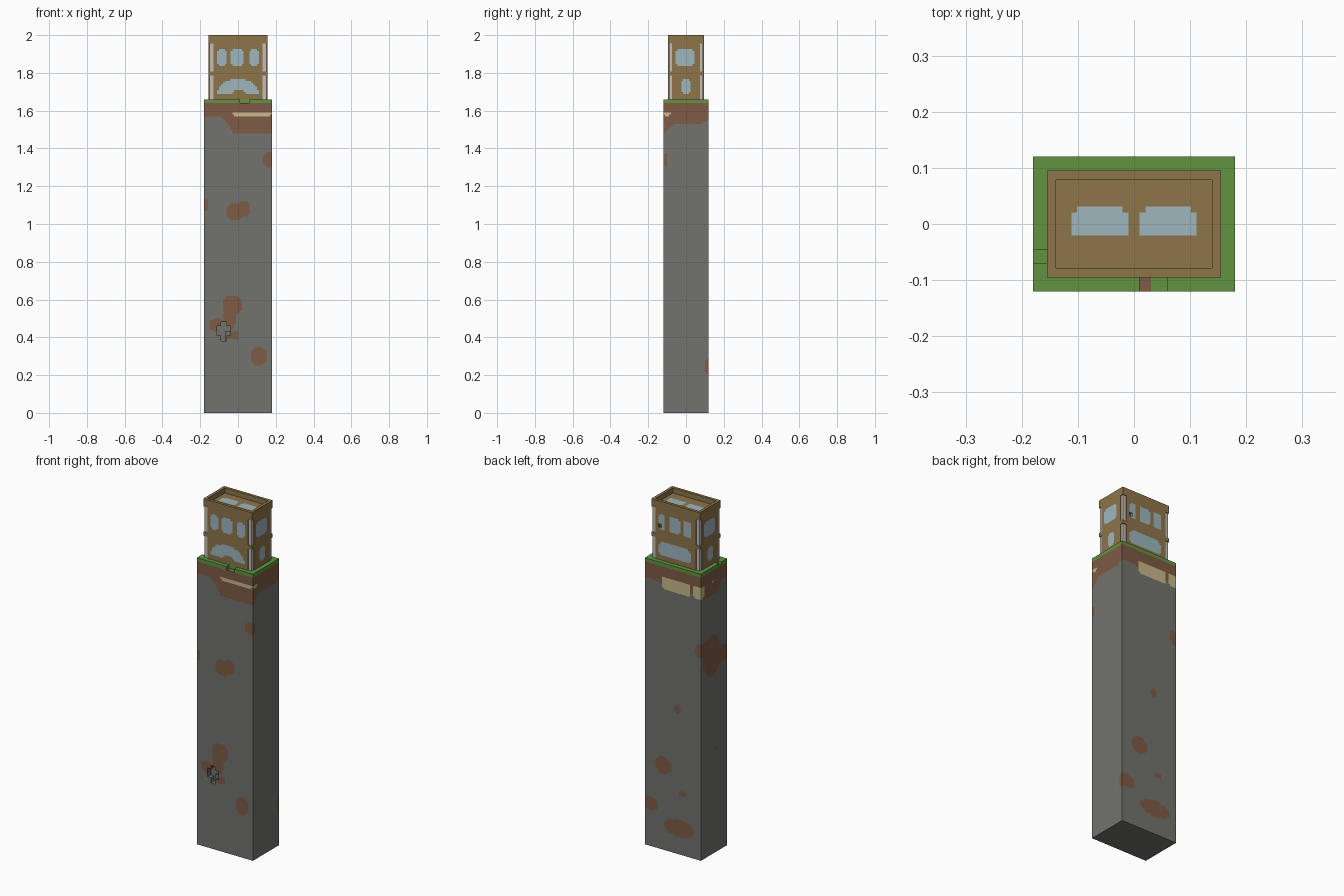
import bpy
import bmesh
from math import radians
from mathutils import Matrix

if "Cube" in bpy.data.objects:
    bpy.data.objects.remove(bpy.data.objects["Cube"])

CELL = 0.01


def material(name, rgb):
    linear = [((c / 255 + 0.055) / 1.055) ** 2.4 for c in rgb] + [1]
    m = bpy.data.materials.new(name)
    m.use_nodes = True
    m.diffuse_color = linear
    m.node_tree.nodes["Principled BSDF"].inputs["Base Color"].default_value = linear
    return m


MATS = {
    "rock": material("grey rock", (114, 114, 110)),
    "dirt": material("brown dirt", (126, 91, 68)),
    "sand": material("pale sand", (200, 185, 140)),
    "turf": material("green turf", (96, 148, 62)),
    "wall": material("ochre wall", (142, 117, 74)),
    "pillar": material("pale stone", (196, 189, 184)),
    "glass": material("blue glass", (158, 182, 190)),
}
NAMES = list(MATS)


def finish(name, bm, *mats):
    mesh = bpy.data.meshes.new(name)
    bm.to_mesh(mesh)
    bm.free()
    for m in mats:
        mesh.materials.append(MATS[m])
    ob = bpy.data.objects.new(name, mesh)
    bpy.context.collection.objects.link(ob)
    return ob


def box(name, lo, hi, mat):
    bm = bmesh.new()
    bmesh.ops.create_cube(bm, size=1)
    for v in bm.verts:
        v.co = [hi[i] if v.co[i] > 0 else lo[i] for i in range(3)]
    return finish(name, bm, mat)


def skin(name, frame, width, v0, v1, rule, skirt=0):
    """Panel of square cells; rule(u, v) gives a cell's colour and its depth."""
    nu, nv = round(width / CELL), round((v1 - v0) / CELL)
    us = [-width / 2 + width * i / nu for i in range(nu + 1)]
    vs = [v0 + (v1 - v0) * j / nv for j in range(nv + 1)]
    cell = {(i, j): rule((us[i] + us[i + 1]) / 2, (vs[j] + vs[j + 1]) / 2)
            for i in range(nu) for j in range(nv)}
    bm = bmesh.new()

    def quad(points, mat):
        f = bm.faces.new([bm.verts.new(frame @ Matrix.Translation(p).translation) for p in points])
        f.material_index = NAMES.index(mat)

    for (i, j), (mat, d) in cell.items():
        a, b, c, e = us[i], us[i + 1], vs[j], vs[j + 1]
        ring = [(a, c), (b, c), (b, e), (a, e)]
        quad([(u, d, v) for u, v in ring], mat)
        # walls down to deeper neighbours, and the outer rim
        for k, step in enumerate([(0, -1), (1, 0), (0, 1), (-1, 0)]):
            deep = cell.get((i + step[0], j + step[1]), (mat, skirt))[1]
            if deep > d:
                (p, q), (r, s) = ring[k], ring[(k + 1) % 4]
                quad([(p, d, q), (p, deep, q), (r, deep, s), (r, d, s)], mat)
    bmesh.ops.remove_doubles(bm, verts=bm.verts, dist=0.0001)
    return finish(name, bm, *NAMES)


def side(k, reach):
    # front, right, back, left
    return Matrix.Rotation(radians(90 * k), 4, 'Z') @ Matrix.Translation((0, -reach, 0))


def flat(z):
    return Matrix.Translation((0, 0, z)) @ Matrix.Rotation(radians(-90), 4, 'X')


def in_rect(u, v, r):
    return r[0] < u < r[1] and r[2] < v < r[3]


def in_blob(u, v, b):
    return ((u - b[0]) / b[2]) ** 2 + ((v - b[1]) / b[3]) ** 2 < 1


def in_window(u, v, r, cut=0.018):
    # rectangle with clipped corners
    du, dv = min(u - r[0], r[1] - u), min(v - r[2], r[3] - v)
    return du > 0 and dv > 0 and du + dv > cut


def height_at(line, u):
    for (a, p), (b, q) in zip(line, line[1:]):
        if u <= b:
            return p + (q - p) * (u - a) / (b - a)
    return line[-1][1]


# Rock pillar: soil line, sand seams and dirt blotches per side
ROCK = {
    "front": (0.36, 0.12,
              [(-.18, 1.57), (-.095, 1.57), (-.04, 1.515), (-.025, 1.475), (.18, 1.475)],
              [(-.03, .18, 1.57, 1.592)],
              [(-.015, 1.065, .045, .045), (.028, 1.08, .035, .042), (-.18, 1.1, .022, .035),
               (.165, 1.34, .035, .037), (-.03, .57, .053, .053), (-.045, .5, .035, .06),
               (-.11, .465, .045, .035), (-.03, .41, .035, .025), (.11, .3, .045, .048)]),
    "right": (0.24, 0.18,
              [(-.12, 1.48), (-.07, 1.525), (.07, 1.525), (.12, 1.55)],
              [(-.12, -.08, 1.57, 1.592)],
              [(-.12, 1.34, .025, .035), (.12, .245, .025, .045)]),
    "back": (0.36, 0.12,
             [(-.18, 1.55), (.18, 1.53)],
             [(-.067, .113, 1.51, 1.585), (.13, .19, 1.51, 1.585)],
             [(.033, .835, .022, .022), (-.064, .49, .052, .05), (.06, .355, .022, .02),
              (-.15, .247, .055, .04), (.04, .15, .098, .047), (.18, 1.21, .04, .045)]),
    "left": (0.24, 0.18,
             [(-.12, 1.53), (-.08, 1.5), (.03, 1.5), (.06, 1.55), (.12, 1.57)],
             [(-.13, -.09, 1.51, 1.585), (-.02, .005, 1.565, 1.585)],
             [(-.02, 1.15, .08, .12), (.07, 1.13, .06, .055), (-.1, 1.21, .06, .045),
              (.02, .6, .012, .012)]),
}


def rock_rule(name, soil, seams, blobs):
    def rule(u, v):
        depth = 0
        if name == "front" and (in_rect(u, v, (-.11, -.035, .405, .46))
                                or in_rect(u, v, (-.09, -.055, .38, .48))):
            depth = 0.015 if u > -.065 and v < .43 else 0.03
            return "rock", depth
        if any(in_window(u, v, s, 0.012) for s in seams):
            return "sand", depth
        if v > height_at(soil, u) or any(in_blob(u, v, b) for b in blobs):
            return "dirt", depth
        return "rock", depth
    return rule


for k, (name, (width, reach, soil, seams, blobs)) in enumerate(ROCK.items()):
    skin("rock_" + name, side(k, reach), width, 0, 1.64, rock_rule(name, soil, seams, blobs))
box("rock_base", (-.18, -.12, 0), (.18, .12, .001), "rock")

# Ground under the turf, with a bare patch in the front notch
skin("ground", flat(1.64), 0.36, -.12, .12,
     lambda u, v: ("dirt" if 0.01 < u < 0.035 and v < -.09 else "turf", 0))

# Turf slab with a notch at the front and one at the left
bm = bmesh.new()
outline = [(-.18, -.12), (.01, -.12), (.01, -.095), (.06, -.095), (.06, -.12), (.18, -.12),
           (.18, .12), (-.18, .12), (-.18, -.045), (-.155, -.045), (-.155, -.07), (-.18, -.07)]
slab = bm.faces.new([bm.verts.new((x, y, 1.64)) for x, y in outline])
top = bmesh.ops.extrude_face_region(bm, geom=[slab])["geom"]
bmesh.ops.translate(bm, vec=(0, 0, .02), verts=[g for g in top if isinstance(g, bmesh.types.BMVert)])
bmesh.ops.recalc_face_normals(bm, faces=bm.faces)
finish("turf_slab", bm, "turf")

# House walls with painted windows
UP, LOW = (1.833, 1.93), (1.685, 1.765)
END_WINDOWS = [(-.05, .048, *UP), (-.027, .027, *LOW)]
FRONT_WINDOWS = [(-.11, -.057, *UP), (-.037, .033, *UP), (.057, .112, *UP)]
BACK_WINDOWS = [(-.11, -.065, *UP), (-.045, .03, *UP), (.045, .105, *UP), (-.11, .1, *LOW)]


def house_rule(name):
    windows = {"front": FRONT_WINDOWS, "back": BACK_WINDOWS}.get(name, END_WINDOWS)

    def rule(u, v):
        if name == "back" and in_rect(u, v, (-.11, -.088, 1.842, 1.865)):
            return "wall", 0.012
        lit = any(in_window(u, v, w) for w in windows)
        if name == "front" and LOW[0] < v < LOW[1]:
            # arched window over a low arched doorway
            lit = in_blob(u, v, (0, 1.68, .113, .09)) and not in_blob(u, v, (.005, 1.68, .04, .032))
        return ("glass" if lit else "wall"), 0
    return rule


for k, name in enumerate(ROCK):
    long_side = k % 2 == 0
    skin("house_wall_" + name, side(k, .095 if long_side else .155),
         .26 if long_side else .15, 1.64, 1.955, house_rule(name), skirt=.02)

# Corner pillars with a band halfway up
for sx in (-1, 1):
    for sy in (-1, 1):
        where = ("left" if sx > 0 else "right") + ("_front" if sy < 0 else "_back")
        for part, out, z0, z1, mat in (("pillar", .004, 1.64, 1.96, "pillar"),
                                       ("pillar_band", 0, 1.785, 1.807, "wall")):
            xs = sorted((sx * .12, sx * (.155 - out)))
            ys = sorted((sy * .065, sy * (.095 - out)))
            box(part + "_" + where, (xs[0], ys[0], z0), (xs[1], ys[1], z1), mat)

# Parapet around a sunken roof
parapet = box("parapet", (-.155, -.095, 1.955), (.155, .095, 2), "wall")
bm = bmesh.new()
bm.from_mesh(parapet.data)
bm.normal_update()
roof = max(bm.faces, key=lambda f: f.calc_center_median().z)
bmesh.ops.inset_region(bm, faces=[roof], thickness=.023)
sunk = bmesh.ops.extrude_discrete_faces(bm, faces=[roof])["faces"]
bmesh.ops.translate(bm, vec=(0, 0, -.03), verts=sunk[0].verts)
bm.to_mesh(parapet.data)
bm.free()

# Roof floor with two skylights
SKYLIGHTS = [(-.11, -.012, -.025, .027), (.012, .11, -.025, .027)]
skin("roof_floor", flat(1.971), .264, -.072, .072,
     lambda u, v: ("glass" if any(in_window(u, v, s, .012) for s in SKYLIGHTS) else "wall", 0))
